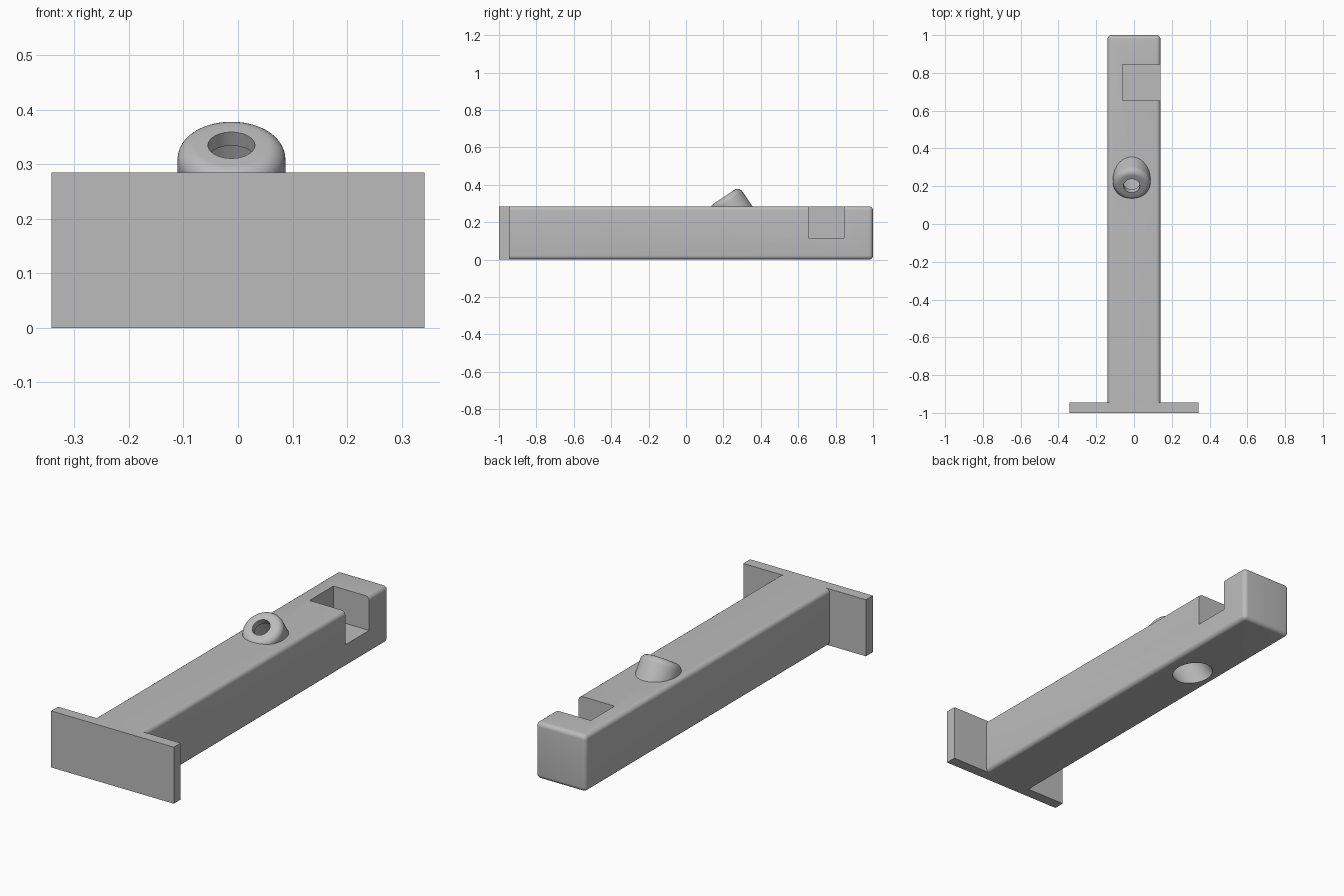
import bpy, bmesh, math
from mathutils import Matrix, Vector

if "Cube" in bpy.data.objects:
    bpy.data.objects.remove(bpy.data.objects["Cube"], do_unlink=True)

grey = bpy.data.materials.new("plain_grey")
grey.use_nodes = True
GREY = (0.5, 0.5, 0.5, 1)
grey.diffuse_color = GREY
grey.node_tree.nodes["Principled BSDF"].inputs["Base Color"].default_value = GREY


def finish(name, bm):
    bmesh.ops.recalc_face_normals(bm, faces=bm.faces)
    mesh = bpy.data.meshes.new(name)
    bm.to_mesh(mesh)
    bm.free()
    mesh.materials.append(grey)
    obj = bpy.data.objects.new(name, mesh)
    bpy.context.collection.objects.link(obj)
    return obj


def box(name, low, high, radius=0):
    low, high = Vector(low), Vector(high)
    bm = bmesh.new()
    bmesh.ops.create_cube(bm, size=1)
    bmesh.ops.scale(bm, vec=high - low, verts=bm.verts)
    bmesh.ops.translate(bm, vec=(low + high) / 2, verts=bm.verts)
    if radius:
        bmesh.ops.bevel(bm, geom=bm.edges[:], offset=radius, segments=6,
                        profile=0.5, affect='EDGES')
    return finish(name, bm)


def turned(name, profile, matrix, steps=64):
    """Revolve a (radius, height) profile that starts and ends on the axis."""
    bm = bmesh.new()
    verts = [bm.verts.new((r, 0, h)) for r, h in profile]
    edges = [bm.edges.new(pair) for pair in zip(verts, verts[1:])]
    bmesh.ops.spin(bm, geom=verts + edges, cent=(0, 0, 0), axis=(0, 0, 1),
                   angle=math.tau, steps=steps)
    bmesh.ops.remove_doubles(bm, verts=bm.verts, dist=0.0001)
    bm.transform(matrix)
    return finish(name, bm)


def combine(body, tool, operation):
    mod = body.modifiers.new(tool.name, 'BOOLEAN')
    mod.operation, mod.solver, mod.object = operation, 'EXACT', tool
    bpy.context.view_layer.objects.active = body
    bpy.ops.object.modifier_apply(modifier=mod.name)
    bpy.data.objects.remove(tool, do_unlink=True)


# Beam with rounded edges, its front end buried in the end plate
TOP = 0.285
body = box("bracket_beam", (-0.14, -0.99, 0), (0.14, 1, TOP), 0.022)
combine(body, box("end_plate", (-0.342, -1, 0), (0.342, -0.945, TOP)), 'UNION')

# Notch open to the top and one side
combine(body, box("notch", (-0.06, 0.655, 0.115), (0.3, 0.845, 0.5)), 'DIFFERENCE')

# Tilted boss with a rounded rim
tilt = Matrix.Translation((-0.012, 0.202, 0.335)) @ Matrix.Rotation(math.radians(34), 4, 'X')
R, FILLET = 0.099, 0.032
rim = [(R - FILLET + FILLET * math.sin(a), FILLET * math.cos(a) - FILLET)
       for a in (i * math.pi / 16 for i in range(9))]
combine(body, turned("boss", [(0, 0)] + rim + [(R, -0.2), (0, -0.2)], tilt), 'UNION')

# Small mouth opening into a wide bore that leaves through the underside
HOLE, BORE, LIP = 0.043, 0.088, -0.03
bore = [(0, 0.1), (HOLE, 0.1), (HOLE, LIP), (BORE, LIP), (BORE, -0.6), (0, -0.6)]
combine(body, turned("bore", bore, tilt), 'DIFFERENCE')

# Smooth rounds, crisp corners
bpy.ops.object.select_all(action='DESELECT')
body.select_set(True)
bpy.context.view_layer.objects.active = body
bpy.ops.object.shade_smooth_by_angle(angle=math.radians(30))
